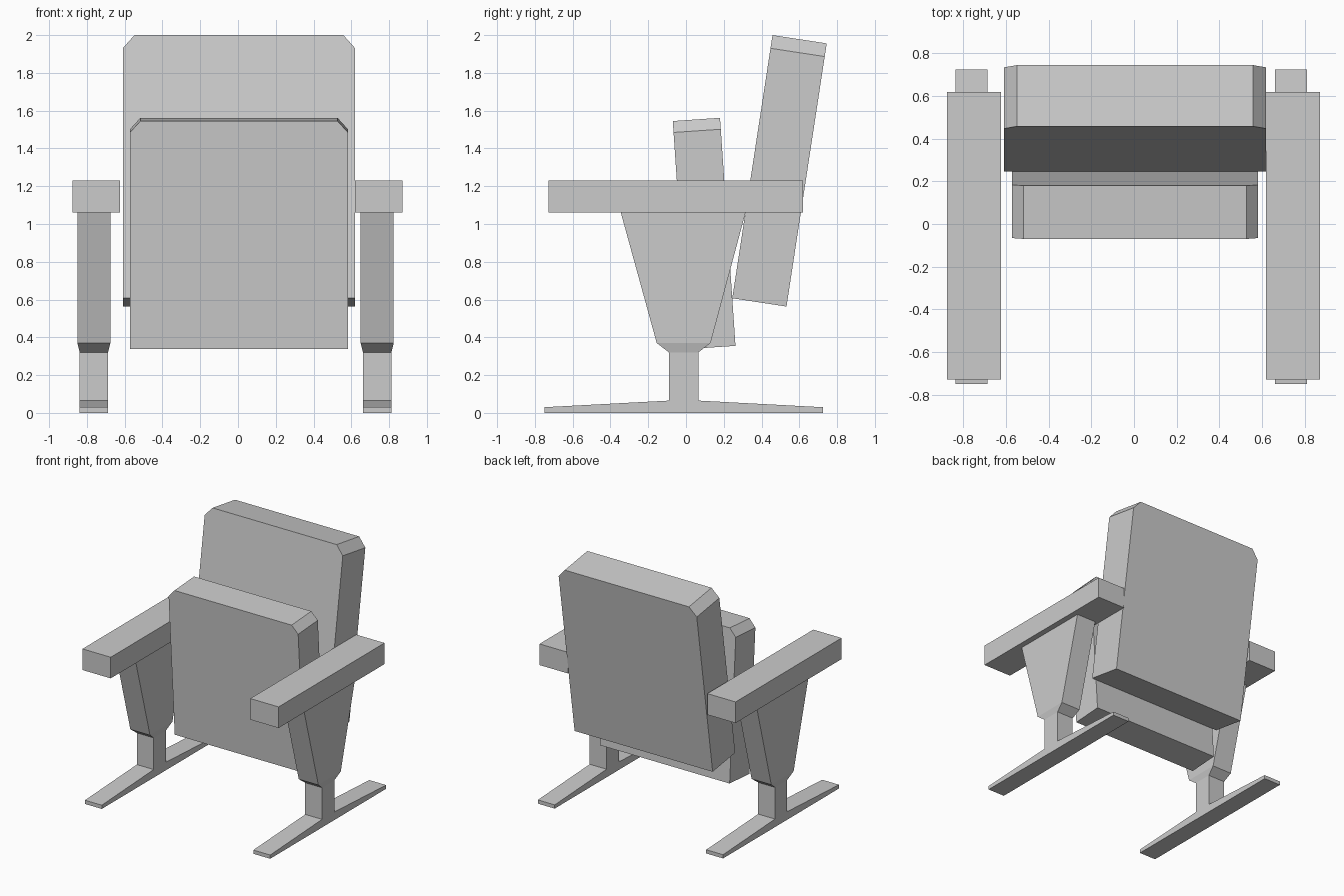
import bpy
from mathutils import Vector

if "Cube" in bpy.data.objects:
    bpy.data.objects.remove(bpy.data.objects["Cube"])


def loft(name, rings, location=(0, 0, 0)):
    """Closed solid through matching rings of points."""
    n = len(rings[0])
    verts = [p for r in rings for p in r]
    faces = [tuple(range(n))[::-1], tuple(range(len(verts) - n, len(verts)))]
    for k in range(len(rings) - 1):
        for i in range(n):
            a, b = k * n + i, k * n + (i + 1) % n
            faces.append((a, b, b + n, a + n))
    mesh = bpy.data.meshes.new(name)
    mesh.from_pydata(verts, [], faces)
    obj = bpy.data.objects.new(name, mesh)
    obj.location = location
    bpy.context.collection.objects.link(obj)
    return obj


def cushion(name, half, corner, up, thick, cut_x, cut_h):
    """Slanted slab with clipped top corners; corner is its lower front edge."""
    corner, up, thick = Vector((0, *corner)), Vector((0, *up)), Vector((0, *thick))
    h = 1 - cut_h
    outline = [(-half, 0), (half, 0), (half, h), (half - cut_x, 1),
               (cut_x - half, 1), (-half, h)]
    rings = [[corner + up * v + thick * t + Vector((x, 0, 0)) for x, v in outline]
             for t in (1, 0)]
    return loft(name, rings, (0.005, 0, 0))


def rect(hx, y0, y1, z):
    return [(-hx, y0, z), (hx, y0, z), (hx, y1, z), (-hx, y1, z)]


# Backrest and folded-up seat
cushion("backrest", 0.615, (0.245, 0.607), (0.213, 1.393), (0.287, -0.044), 0.062, 0.05)
cushion("folded_seat", 0.577, (0.012, 0.338), (-0.082, 1.207), (0.25, 0.017), 0.055, 0.05)

# Flat foot with its post, drawn as a side profile
foot_profile = [(-0.75, 0), (0.725, 0), (0.725, 0.03), (0.065, 0.065), (0.065, 0.32),
                (-0.09, 0.32), (-0.09, 0.065), (-0.75, 0.03)]

# One support per side
for side, leg_x, arm_x in (("left", -0.763, -0.75), ("right", 0.737, 0.745)):
    loft(side + "_foot", [[(x, y, z) for y, z in foot_profile] for x in (-0.075, 0.075)],
         (leg_x, 0, 0))
    loft(side + "_side_panel", [rect(0.075, -0.09, 0.065, 0.32),
                                rect(0.0875, -0.155, 0.13, 0.37),
                                rect(0.0875, -0.345, 0.315, 1.06)], (leg_x, 0, 0))
    loft(side + "_armrest", [rect(0.126, -0.728, 0.62, 1.06),
                             rect(0.126, -0.728, 0.62, 1.23)], (arm_x, 0, 0))
